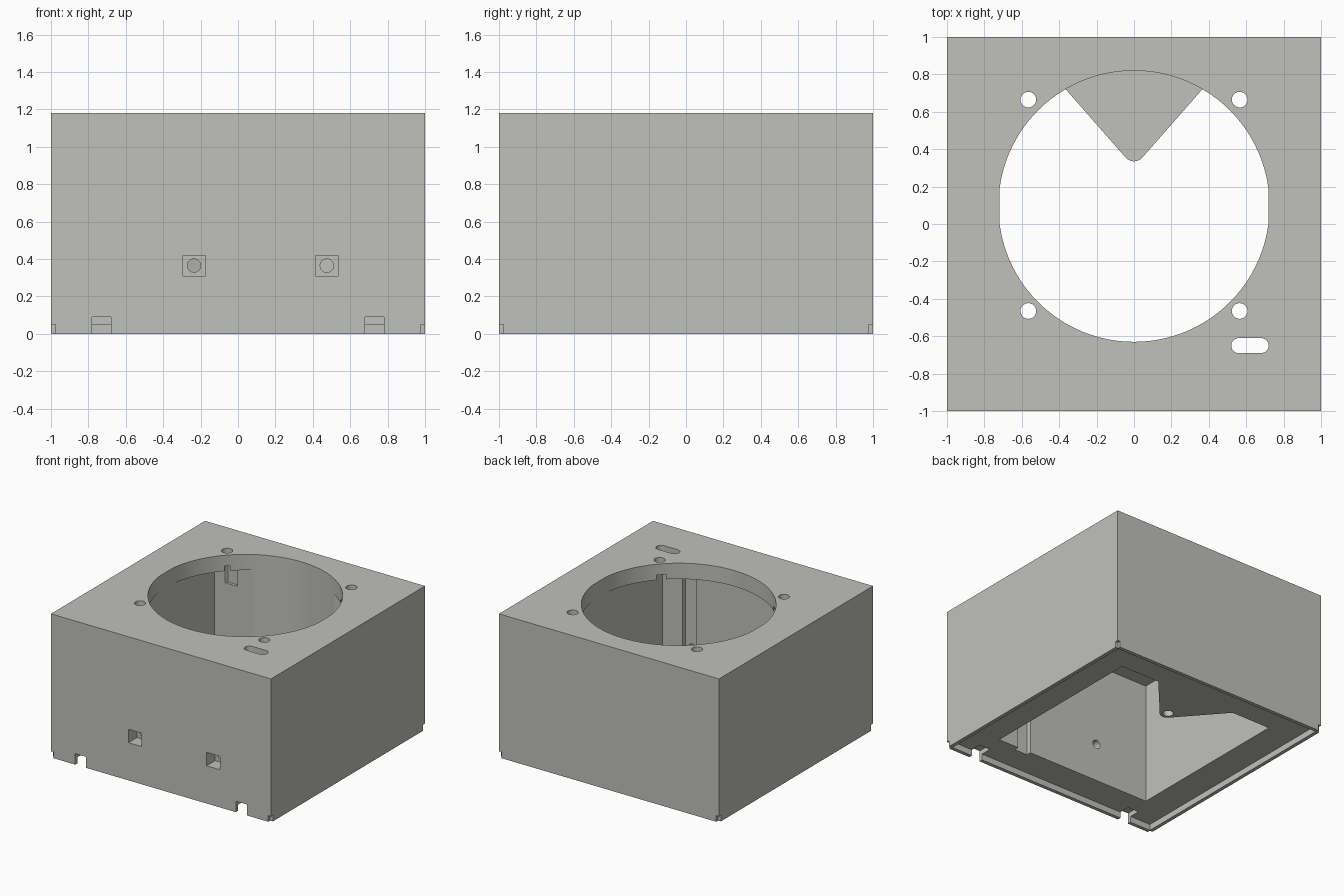
import bpy, bmesh, math

if "Cube" in bpy.data.objects:
    bpy.data.objects.remove(bpy.data.objects["Cube"])

H = 1.18          # overall height
W = 0.72          # half width of the inner cavity
LIP = 0.05        # height of the bottom lip
PLATE = 0.13      # thickness of the top plate
LEDGE = 0.50      # top of the wedge support
CY = 0.095        # y centre of the round opening

grey = bpy.data.materials.new("warm_grey")
grey.diffuse_color = (0.53, 0.53, 0.50, 1)
grey.use_nodes = True
grey.node_tree.nodes["Principled BSDF"].inputs["Base Color"].default_value = grey.diffuse_color


def prism(name, pts, z0, z1):
    """Extrude an xy outline from z0 to z1."""
    bm = bmesh.new()
    face = bm.faces.new([bm.verts.new((x, y, z0)) for x, y in pts])
    top = bmesh.ops.extrude_face_region(bm, geom=[face])["geom"]
    for v in top:
        if isinstance(v, bmesh.types.BMVert):
            v.co.z = z1
    bmesh.ops.recalc_face_normals(bm, faces=bm.faces)
    me = bpy.data.meshes.new(name)
    bm.to_mesh(me)
    bm.free()
    me.materials.append(grey)
    ob = bpy.data.objects.new(name, me)
    bpy.context.collection.objects.link(ob)
    return ob


def box(name, x0, x1, y0, y1, z0, z1):
    return prism(name, [(x0, y0), (x1, y0), (x1, y1), (x0, y1)], z0, z1)


def arc(cx, cy, r, a0, a1, n):
    """Points on an arc, angles in degrees."""
    angles = [math.radians(a0 + (a1 - a0) * i / n) for i in range(n + 1)]
    return [(cx + r * math.cos(a), cy + r * math.sin(a)) for a in angles]


def circle(cx, cy, r, n):
    return arc(cx, cy, r, 0, 360, n)[:-1]


def combine(target, tool, op="DIFFERENCE"):
    bpy.context.view_layer.objects.active = target
    mod = target.modifiers.new("cut", "BOOLEAN")
    mod.operation, mod.solver, mod.object = op, "EXACT", tool
    bpy.ops.object.modifier_apply(modifier=mod.name)
    bpy.data.objects.remove(tool)


# Block with a lower recess that leaves a thin lip, and the square cavity
body = box("housing", -1, 1, -1, 1, 0, H)
combine(body, box("lip_recess", -0.97, 0.97, -0.97, 0.97, -0.1, LIP))
combine(body, box("cavity", -W, W, -W, W, -0.1, H - PLATE))

# Vertical channel inside the front wall
combine(body, box("channel", 0.415, 0.535, -W - 0.04, -W + 0.05, -0.1, H - PLATE))

# Wedge support with a rounded tip, growing out of the back wall
wedge = [(-0.53, 0.9), (-0.365, 0.72)] + arc(0, 0.395, 0.06, 222, 318, 10) + [(0.365, 0.72), (0.53, 0.9)]
combine(body, prism("wedge", wedge, LIP, LEDGE), "UNION")
combine(body, prism("wedge_screw_hole", circle(0, 0.40, 0.04, 24), -0.1, 0.25))

# Round opening with flattened sides, cut down to the wedge top
opening = [(max(-W, min(W, x)), y) for x, y in circle(0, CY, 0.725, 96)]
combine(body, prism("opening", opening, LEDGE, H + 0.1))

# Four mounting holes with nut pockets below
for sx in (-1, 1):
    for y in (0.665, -0.465):
        combine(body, prism("mount_hole", circle(sx * 0.565, y, 0.042, 24), H - 0.3, H + 0.1))
        combine(body, prism("nut_pocket", circle(sx * 0.565, y, 0.09, 6), H - 0.3, H - 0.09))

# Cable slot in the top plate
slot = arc(0.68, -0.65, 0.04, -90, 90, 12) + arc(0.56, -0.65, 0.04, 90, 270, 12)
combine(body, prism("cable_slot", slot, H - 0.3, H + 0.1))

# Square windows with round holes through the front wall
for x in (-0.235, 0.475):
    combine(body, box("window", x - 0.06, x + 0.06, -1.1, -0.89, 0.31, 0.42))
    hole = prism("window_hole", circle(x, -0.365, 0.036, 24), 0.65, 1.05)
    for v in hole.data.vertices:          # turn the prism to run along y
        cx, cy, cz = v.co
        v.co = (cx, -cz, -cy)
    hole.data.flip_normals()
    bm = bmesh.new()
    bm.from_mesh(hole.data)
    bmesh.ops.recalc_face_normals(bm, faces=bm.faces)
    bm.to_mesh(hole.data)
    bm.free()
    combine(body, hole)

# Notches in the front lip and small cuts at the bottom corners
for sx in (-1, 1):
    combine(body, box("lip_notch", sx * 0.73 - 0.05, sx * 0.73 + 0.05, -1.1, -0.88, -0.1, 0.09))
    for sy in (-1, 1):
        combine(body, box("corner_cut", sx - 0.025, sx + 0.025, sy - 0.025, sy + 0.025, -0.1, LIP))

# Smooth the curved walls, keep the edges sharp
bpy.ops.object.select_all(action="DESELECT")
body.select_set(True)
bpy.context.view_layer.objects.active = body
bpy.ops.object.shade_smooth_by_angle(angle=math.radians(25))
